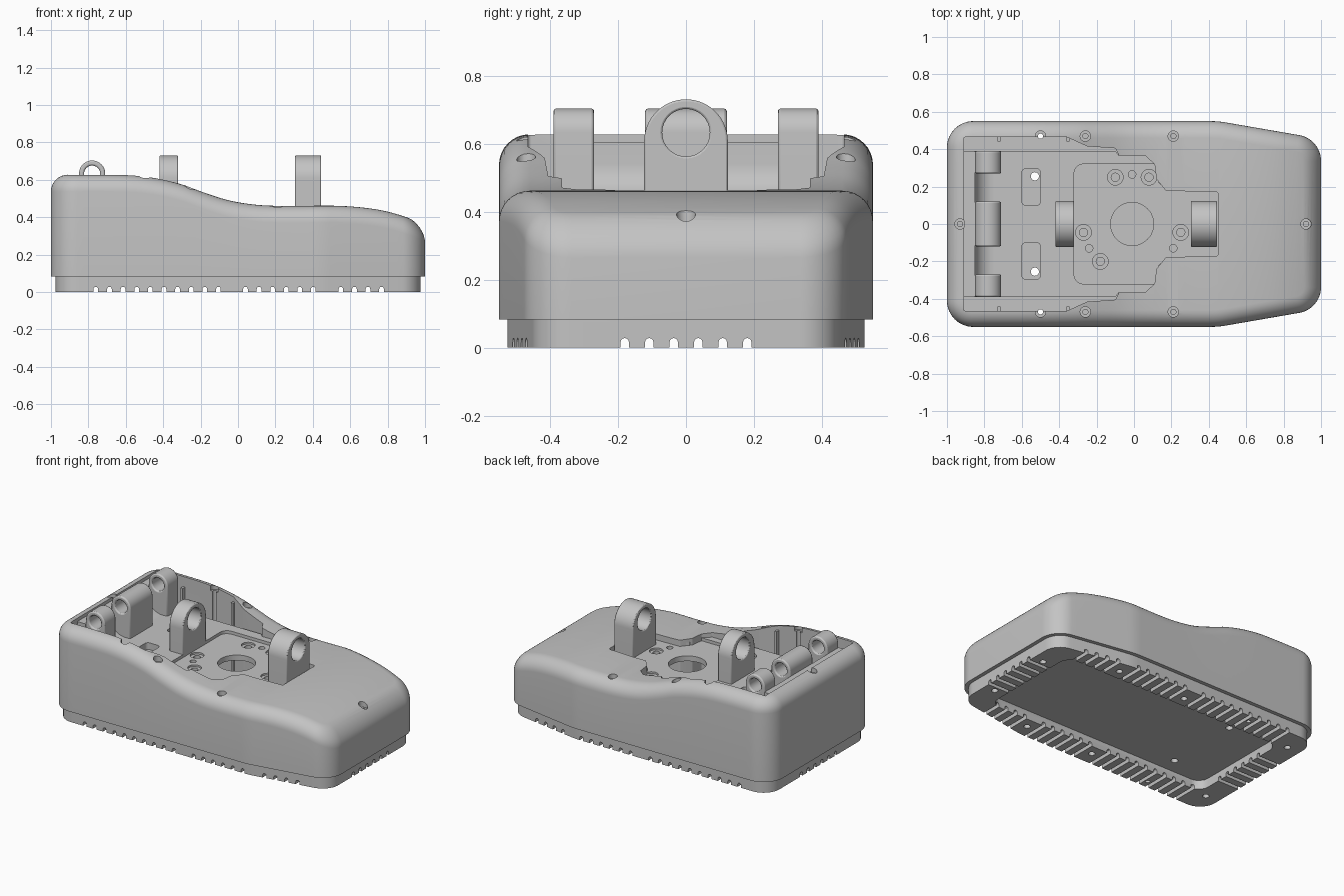
import bpy, bmesh, math
from mathutils import Vector

cube = bpy.data.objects.get("Cube")
if cube:
    bpy.data.objects.remove(cube)

grey = bpy.data.materials.new("plain_grey")
grey.use_nodes = True
grey.diffuse_color = (0.55, 0.55, 0.55, 1)
grey.node_tree.nodes["Principled BSDF"].inputs["Base Color"].default_value = (0.55, 0.55, 0.55, 1)


# ---------- helpers ----------
def finish(name, bm):
    bmesh.ops.recalc_face_normals(bm, faces=bm.faces)
    me = bpy.data.meshes.new(name)
    bm.to_mesh(me)
    bm.free()
    me.materials.append(grey)
    ob = bpy.data.objects.new(name, me)
    bpy.context.scene.collection.objects.link(ob)
    return ob


def prism(name, pts, lo, hi, axis="Z"):
    """Extrude a flat outline along one axis."""
    place = {"Z": lambda u, v, w: (u, v, w),
             "X": lambda u, v, w: (w, u, v),
             "Y": lambda u, v, w: (u, w, v)}[axis]
    bm = bmesh.new()
    a = [bm.verts.new(place(u, v, lo)) for u, v in pts]
    b = [bm.verts.new(place(u, v, hi)) for u, v in pts]
    bm.faces.new(a)
    bm.faces.new(b)
    for i in range(len(a)):
        j = (i + 1) % len(a)
        bm.faces.new((a[i], a[j], b[j], b[i]))
    return finish(name, bm)


def circle(cx, cy, r, n=32):
    return [(cx + r * math.cos(2 * math.pi * i / n), cy + r * math.sin(2 * math.pi * i / n)) for i in range(n)]


def arch(c, half, top, bottom, n=24):
    """Upright outline with a half-round top."""
    arc = [(c + half * math.cos(math.pi * i / n), top - half + half * math.sin(math.pi * i / n)) for i in range(n + 1)]
    return [(c + half, bottom)] + arc + [(c - half, bottom)]


def fillet(pts, radii, n=8):
    """Round the inner corners of an open path."""
    out = [pts[0]]
    for i, r in enumerate(radii, 1):
        p, a, b = (Vector(pts[k]) for k in (i, i - 1, i + 1))
        u, v = (a - p).normalized(), (b - p).normalized()
        half = u.angle(v) / 2
        d = r / math.tan(half)
        mid = p + (u + v).normalized() * (r / math.sin(half))
        s, e = p + u * d - mid, p + v * d - mid
        for k in range(n + 1):
            q = mid + (s.lerp(e, k / n)).normalized() * r
            out.append((q.x, q.y))
    return out + [pts[-1]]


def mirrored(half):
    return half + [(x, -y) for x, y in reversed(half)]


def rounded_half(corners, r):
    """Half outline closed on the centre line, with one corner radius."""
    path = [(corners[0][0], 0)] + corners + [(corners[-1][0], 0)]
    return fillet(path, [r] * len(corners), 4)[1:-1]


def cut(target, *cutters):
    bpy.context.view_layer.objects.active = target
    for c in cutters:
        c.hide_render = True
        m = target.modifiers.new("cut", "BOOLEAN")
        m.operation, m.solver, m.object = "DIFFERENCE", "EXACT", c
        bpy.ops.object.modifier_apply(modifier=m.name)
    for c in cutters:
        bpy.data.objects.remove(c)


def drill(target, x, y, r, lo, hi):
    cut(target, prism("drill", circle(x, y, r, 20), lo, hi))


def soften(ob, width):
    m = ob.modifiers.new("soft_edges", "BEVEL")
    m.width, m.segments, m.limit_method = width, 2, "ANGLE"


# ---------- housing outline and crest line ----------
def outline(inset=0.0):
    rough = fillet([(-1, 0), (-1, .55), (.45, .55), (1, .455), (1, 0)], [.14, .5, .14], 10)[1:-1]
    half = [rough[0]]
    for p in rough[1:]:
        a, b = Vector(half[-1]), Vector(p)
        steps = max(1, math.ceil((b - a).length / .035))
        half += [tuple(a.lerp(b, k / steps)) for k in range(1, steps + 1)]
    ring = [Vector(p) for p in mirrored(half)]
    out = []
    for i, p in enumerate(ring):
        t = (p - ring[i - 1]).normalized() + (ring[(i + 1) % len(ring)] - p).normalized()
        t.normalize()
        out.append((p.x + t.y * inset, p.y - t.x * inset))
    return out


CREST = [(-1, .627), (-.6, .625), (-.45, .61), (-.3, .575), (-.2, .538), (-.05, .49), (.1, .466),
         (.25, .46), (.55, .46), (.75, .44), (.9, .4), (1, .355)]


def crest(x):
    def slope(k):
        a, b = CREST[max(k - 1, 0)], CREST[min(k + 1, len(CREST) - 1)]
        return (b[1] - a[1]) / (b[0] - a[0])
    x = max(-1, min(.9999, x))
    i = max(k for k in range(len(CREST) - 1) if CREST[k][0] <= x)
    (x0, z0), (x1, z1) = CREST[i], CREST[i + 1]
    w = x1 - x0
    t = (x - x0) / w
    return (z0 * (1 + 2 * t) * (1 - t) ** 2 + slope(i) * w * t * (1 - t) ** 2
            + z1 * t * t * (3 - 2 * t) + slope(i + 1) * w * t * t * (t - 1))


# ---------- housing shell with rolled top edge ----------
ROLL = .09
bm = bmesh.new()
rings = [[bm.verts.new((x, y, .082)) for x, y in outline()]]
for k in range(9):
    t = math.pi / 2 * k / 8
    rings.append([bm.verts.new((x, y, crest(x) - ROLL * (1 - math.sin(t))))
                  for x, y in outline(ROLL * (1 - math.cos(t)))])
n = len(rings[0])
for lower, upper in zip(rings, rings[1:]):
    for i in range(n):
        j = (i + 1) % n
        bm.faces.new((lower[i], lower[j], upper[j], upper[i]))
lid = rings[-1]
for i in range(n // 2 - 1):
    bm.faces.new((lid[i], lid[i + 1], lid[n - 2 - i], lid[n - 1 - i]))
bm.faces.new(rings[0])
housing = finish("housing", bm)

# open bay in the housing
neck = [(-.08, .365), (.06, .365), (.11, .32), (.12, .24), (.17, .178), (.45, .17)]
bay = rounded_half([(-.91, .465), (-.36, .465), (-.25, .415), (-.1, .405)] + neck, .01)
cut(housing, prism("bay", mirrored(bay), 0, 1))

# ---------- base with vents ----------
base = prism("base", outline(.025), 0, .09)
cut(base, prism("recess", mirrored(rounded_half([(-.82, .36), (.82, .36)], .07)), -.1, .06))
vents = [-.76 + .0728 * i for i in range(10)] + [.04 + .0725 * i for i in range(6)] + [.55 + .0725 * i for i in range(4)]
for s in (-1, 1):
    for x in vents:
        lo, hi = sorted((s * .35, s * .7))
        cut(base, prism("vent", arch(x, .0125, .028, -.05, 6), lo, hi, "Y"))
    for i in range(6):
        lo, hi = sorted((s * .81, s * 1.2))
        cut(base, prism("vent", arch(-.18 + .072 * i, .0125, .028, -.05, 6), lo, hi, "X"))

# ---------- tray inside the bay ----------
tray = prism("tray", mirrored([(-.85, .39), (-.1, .39)] + neck), .385, .44)
cut(tray, prism("plate", mirrored(fillet([(-.32, 0), (-.32, .32), (.13, .32), (.13, .22), (.17, .19), (.6, .19)],
                                         [.05, .005, .005, .01])[1:]), .42, 1))
cut(tray, prism("opening", circle(-.01, 0, .115, 48), .2, 1))
for x, y in [(-.1, .25), (.08, .25), (-.27, -.045), (.25, -.045), (-.18, -.2)]:
    drill(tray, x, y, .042, .408, .6)
    drill(tray, x, y, .022, .39, .6)
for x, y in [(-.01, .265), (-.24, -.13), (.21, -.13)]:
    drill(tray, x, y, .02, .395, .6)
for s in (-1, 1):
    slot = fillet([(-.55, .1), (-.6, .1), (-.6, .295), (-.5, .295), (-.5, .1), (-.55, .1)], [.02] * 4, 4)[1:-1]
    cut(tray, prism("pocket", [(x, s * y) for x, y in slot], .395, .6))
    for part in (tray, base):
        drill(part, -.53, s * .255, .022, -.1, .8)

# ---------- curved wall behind the hinge ----------
cove = [(-.75 - .1 * math.cos(math.pi / 2 * k / 10), .54 - .1 * math.sin(math.pi / 2 * k / 10)) for k in range(11)]
prism("rear_cove", [(-.91, .4), (-.91, .605), (-.85, .605)] + cove + [(-.75, .4)], -.39, .39, "Y")

# ---------- ribs on the bay walls ----------
for s, tag in ((1, "left"), (-1, "right")):
    for x in (-.73, -.36):
        a, b = s * .44, s * .48
        prism("side_rib_" + tag, [(x, a), (x + .015, a), (x + .015, b), (x, b)], .09, .56)

# ---------- screw holes ----------
top_screws = [(.92, 0), (-.93, 0)] + [(x, s * .47) for x in (.21, -.26, -.5) for s in (-1, 1)]
for x, y in top_screws:
    drill(housing, x, y, .028, crest(x) - .03, 1)
    through = x == -.5
    drill(housing, x, y, .014, -.1 if through else .25, 1)
    if through:
        drill(base, x, y, .014, -.1, .2)
for x, y in ((-.88, .38), (-.03, .43), (.475, .43), (.9, .225)):
    for s in (-1, 1):
        drill(base, x, s * y, .02, -.1, .06)

# ---------- big upright lugs along the centre line ----------
for name, x0, x1 in (("front_lug", .305, .445), ("middle_lug", -.42, -.32)):
    lug = prism(name, arch(0, .123, .73, .4, 32), x0, x1, "X")
    cut(lug, prism("bore", circle(0, .632, .07), x0 - .1, x1 + .1, "X"))
    soften(lug, .006)

# ---------- hinge lugs at the tall end ----------
for name, y0, y1 in (("hinge_left", .27, .39), ("hinge_centre", -.12, .12), ("hinge_right", -.39, -.27)):
    hinge = prism(name, arch(-.78, .07, .703, .4), y0, y1, "Y")
    cut(hinge, prism("bore", circle(-.78, .633, .043, 24), y0 - .05, y1 + .05, "Y"))
    soften(hinge, .008)

# ---------- smooth shading with sharp edges kept ----------
bpy.ops.object.select_all(action="DESELECT")
for ob in bpy.context.scene.collection.all_objects:
    if ob.type == "MESH" and grey.name in ob.data.materials:
        ob.select_set(True)
        bpy.context.view_layer.objects.active = ob
bpy.ops.object.shade_smooth_by_angle(angle=math.radians(30))
